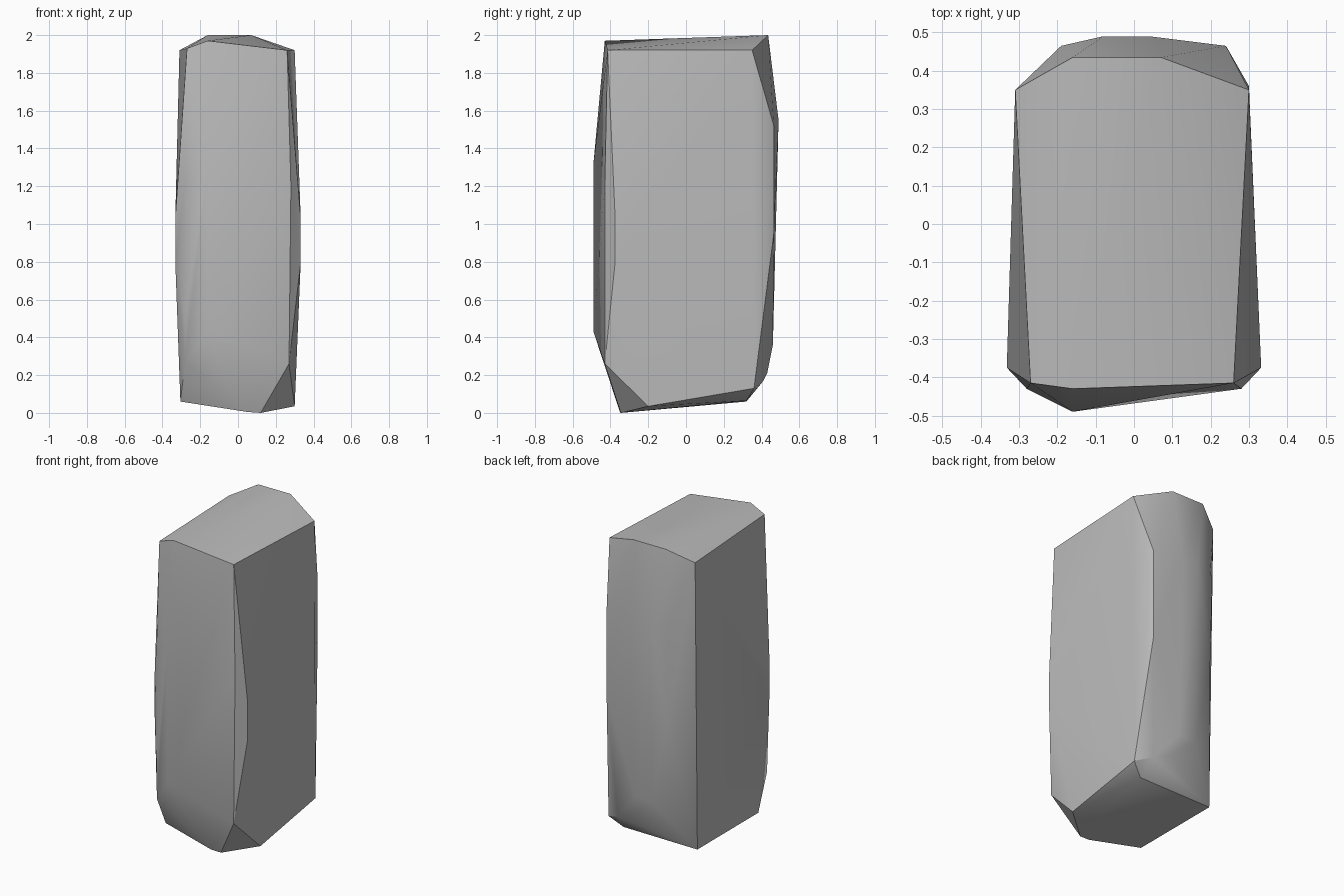
import bpy
import bmesh
import math

cube = bpy.data.objects.get("Cube")
if cube:
    bpy.data.objects.remove(cube, do_unlink=True)


def flat_material(name, colour):
    mat = bpy.data.materials.new(name)
    mat.use_nodes = True
    mat.diffuse_color = colour
    mat.node_tree.nodes["Principled BSDF"].inputs["Base Color"].default_value = colour
    return mat


def hull_object(name, points, material):
    """Wrap a tight convex skin round the points and merge its flat areas."""
    bm = bmesh.new()
    for point in points:
        bm.verts.new(point)
    result = bmesh.ops.convex_hull(bm, input=bm.verts[:])
    loose = {v for v in result["geom_interior"] + result["geom_unused"]
             if isinstance(v, bmesh.types.BMVert)}
    bmesh.ops.delete(bm, geom=list(loose), context="VERTS")
    bmesh.ops.dissolve_limit(bm, angle_limit=math.radians(1.5),
                             verts=bm.verts[:], edges=bm.edges[:])
    bmesh.ops.recalc_face_normals(bm, faces=bm.faces[:])
    mesh = bpy.data.meshes.new(name)
    bm.to_mesh(mesh)
    bm.free()
    obj = bpy.data.objects.new(name, mesh)
    bpy.context.collection.objects.link(obj)
    mesh.materials.append(material)
    return obj


def upright(x, y, *heights):
    """Points stacked along one vertical edge."""
    return [(x, y, z) for z in heights]


# Vertical edges, going round from the front
points = upright(-.16, -.49, .43, 1.32)
points += upright(.28, -.43, .8, 1.2)
points += upright(-.28, -.43, .5, 1.2)
for side in (-1, 1):
    points += upright(side * .332, -.375, .8, 1.03)
points += upright(.24, .465, .95, 1.52)
points += upright(-.19, .465, .9, 1.5)
points += upright(-.08, .49, 1.55) + upright(.04, .49, 1.55)

# Roof rim
points += [(-.27, -.415, 1.93), (-.16, -.43, 1.97), (.26, -.415, 1.92),
           (.30, .35, 1.92), (.07, .435, 2), (-.16, .435, 2), (-.31, .35, 1.92)]

# Chipped foot: front corners, then the rounded back
points += [(.27, -.43, .26), (-.28, -.425, .27), (.12, -.345, 0),
           (.05, -.35, .005), (-.305, -.3, .06), (.30, -.2, .035),
           (.30, .36, .13), (.22, .32, .065), (-.305, .32, .06),
           (.2, .41, .17), (.1, .43, .21), (-.08, .46, .36), (.04, .46, .36)]

stone = hull_object("standing_stone", points,
                    flat_material("stone grey", (.5, .5, .5, 1)))

# Soft faces with crisp chipped edges
bpy.ops.object.select_all(action="DESELECT")
stone.select_set(True)
bpy.context.view_layer.objects.active = stone
bpy.ops.object.shade_smooth_by_angle(angle=math.radians(30))
